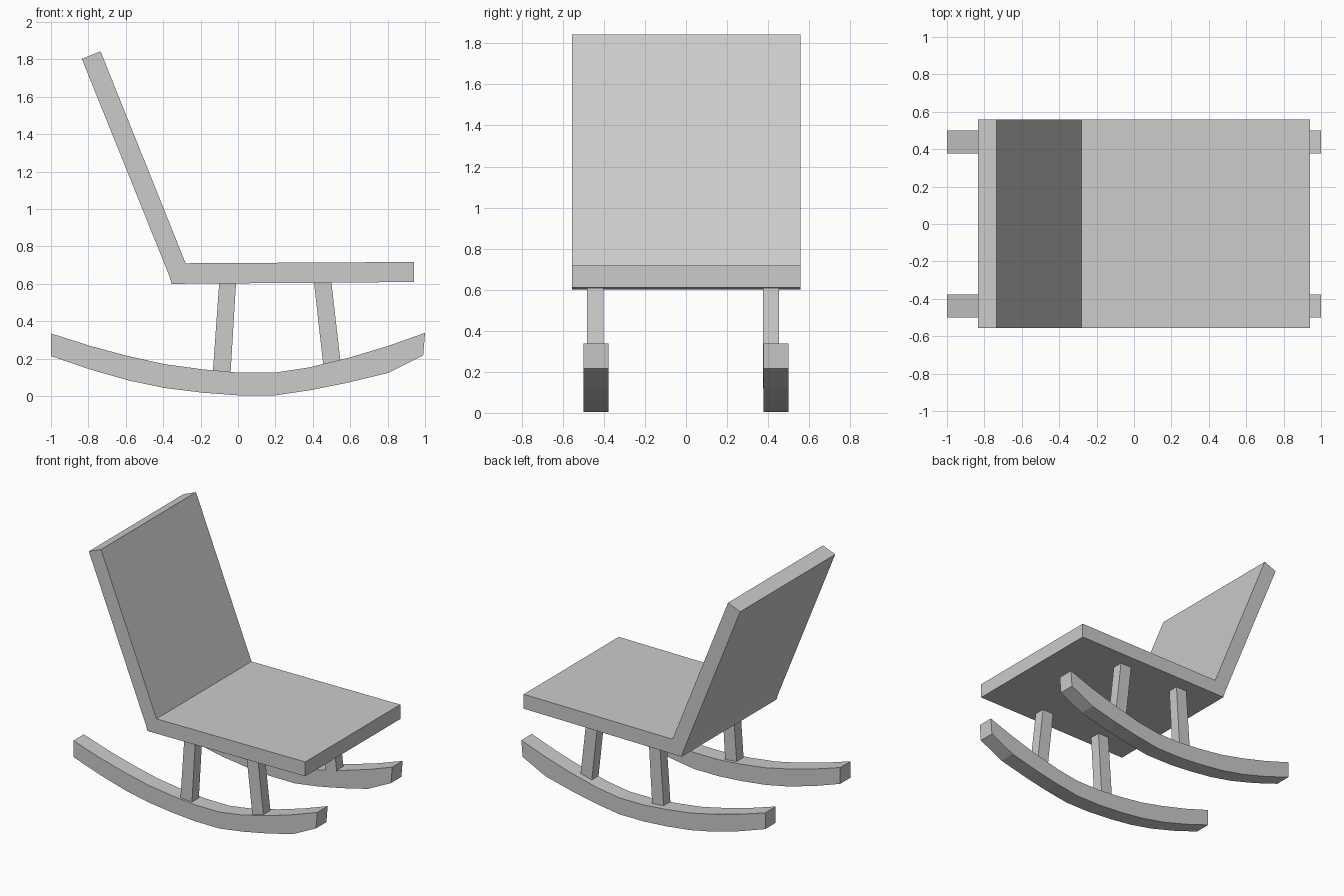
import bpy

if "Cube" in bpy.data.objects:
    bpy.data.objects.remove(bpy.data.objects["Cube"])


def extrude_profile(name, profile, y0, y1):
    """Prism from an (x, z) outline, extruded from y0 to y1."""
    n = len(profile)
    verts = [(x, y0, z) for x, z in profile] + [(x, y1, z) for x, z in profile]
    faces = [tuple(range(n)), tuple(reversed(range(n, 2 * n)))]
    faces += [(i, i + n, (i + 1) % n + n, (i + 1) % n) for i in range(n)]
    mesh = bpy.data.meshes.new(name)
    mesh.from_pydata(verts, [], faces)
    mesh.update()
    obj = bpy.data.objects.new(name, mesh)
    bpy.context.collection.objects.link(obj)
    return obj


# Seat and reclined back: one bent slab
slab = [(-0.355, 0.60), (0.94, 0.61), (0.94, 0.717), (-0.28, 0.71),
        (-0.735, 1.843), (-0.835, 1.803), (-0.365, 0.637)]
extrude_profile("seat_and_back", slab, -0.555, 0.558)

# Rocker outline: lower and upper curves
lower = [(-1.0, 0.214), (-0.79, 0.142), (-0.58, 0.082), (-0.39, 0.043),
         (-0.19, 0.018), (0.0, 0.004), (0.2, 0.004), (0.39, 0.032),
         (0.58, 0.070), (0.80, 0.123), (0.99, 0.217)]
upper = [(-1.0, 0.335), (-0.79, 0.268), (-0.58, 0.212), (-0.39, 0.170),
         (-0.19, 0.143), (0.0, 0.126), (0.2, 0.126), (0.38, 0.153),
         (0.60, 0.207), (0.80, 0.267), (1.0, 0.338)]
rocker = lower + upper[::-1]

# Splayed legs, ends sunk slightly into seat and rocker
back_leg = [(-0.135, 0.12), (-0.04, 0.12), (-0.01, 0.615), (-0.10, 0.615)]
front_leg = [(0.457, 0.155), (0.549, 0.175), (0.498, 0.62), (0.405, 0.62)]

# Each side: rocker with its two legs
for side, r0, r1, l0, l1 in (("near", -0.50, -0.378, -0.483, -0.402),
                             ("far", 0.378, 0.50, 0.374, 0.453)):
    extrude_profile(f"{side}_rocker", rocker, r0, r1)
    extrude_profile(f"{side}_back_leg", back_leg, l0, l1)
    extrude_profile(f"{side}_front_leg", front_leg, l0, l1)
